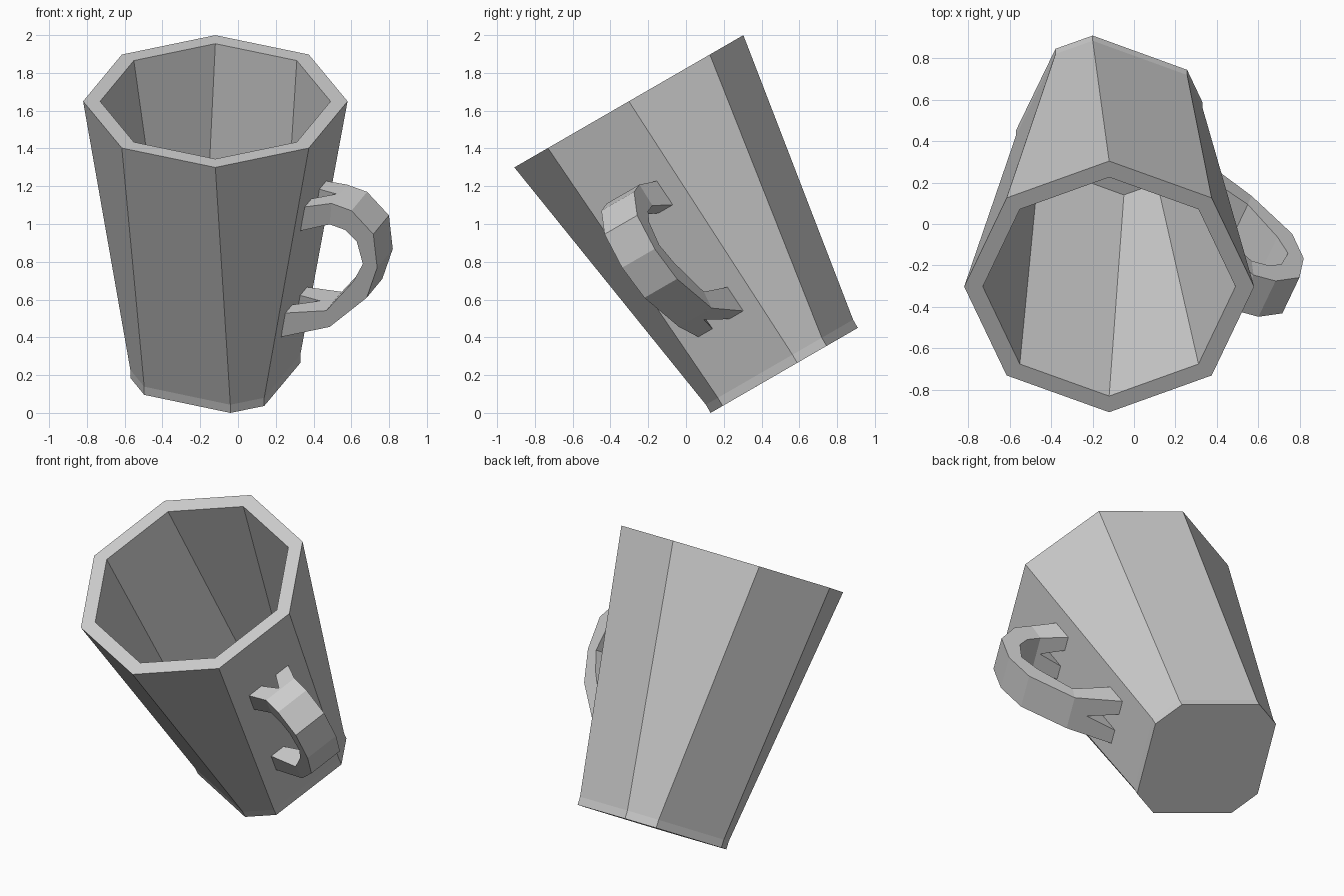
import bpy, bmesh
from math import radians, cos, sin
from mathutils import Matrix

if "Cube" in bpy.data.objects:
    bpy.data.objects.remove(bpy.data.objects["Cube"])

# the whole mug leans 30 degrees towards the front
LEAN = Matrix.Translation((-0.12, 0.52, 0.225)) @ Matrix.Rotation(radians(30), 4, 'X')


def finish(name, bm, matrix):
    bmesh.ops.transform(bm, matrix=matrix, verts=bm.verts)
    bmesh.ops.recalc_face_normals(bm, faces=bm.faces)
    mesh = bpy.data.meshes.new(name)
    bm.to_mesh(mesh)
    bm.free()
    obj = bpy.data.objects.new(name, mesh)
    bpy.context.collection.objects.link(obj)
    return obj


def bridge(bm, a, b):
    n = len(a)
    for i in range(n):
        j = (i + 1) % n
        bm.faces.new((a[i], a[j], b[j], b[i]))


# Mug body: regular octagon rim, uneven octagon foot, hollow inside
RIM = [45 * i for i in range(8)]
FOOT = [90 * (i // 2) + (34.5 if i % 2 else 10) for i in range(8)]
LENGTH = 1.645
bm = bmesh.new()
rings = []
for r, w, angles in [(0.457, 0, FOOT), (0.457, 0.05, FOOT), (0.70, LENGTH, RIM),
                     (0.61, LENGTH, RIM), (0.41, 0.06, FOOT)]:
    rings.append([bm.verts.new((r * cos(radians(a)), r * sin(radians(a)), w)) for a in angles])
for a, b in zip(rings, rings[1:]):
    bridge(bm, a, b)
bm.faces.new(rings[0])
bm.faces.new(rings[-1])
finish("mug_body", bm, LEAN)

# Handle: square-section loop standing out from the middle of one facet
# each station: outer (reach, height), inner (reach, height)
PATH = [((0.71, 1.235), (0.70, 1.105)), ((0.825, 1.216), (0.79, 1.09)),
        ((0.95, 1.10), (0.855, 1.035)), ((0.972, 0.90), (0.89, 0.905)),
        ((0.912, 0.703), (0.835, 0.785)), ((0.70, 0.478), (0.68, 0.573))]
HALF = 0.108
bm = bmesh.new()


def pair(point, t):
    return [bm.verts.new((point[0], s * t, point[1])) for s in (-1, 1)]


sections = []
for outer, inner in PATH:
    o, i = pair(outer, HALF), pair(inner, HALF)
    sections.append((o[0], o[1], i[1], i[0]))
for a, b in zip(sections, sections[1:]):
    bridge(bm, a, b)


# Forked ends: two prongs with a V notch, touching the mug wall
def fork(section, outer_tip, inner_tip, apex_outer, apex_inner):
    outlines = []
    for tip, apex, left, right in ((outer_tip, apex_outer, section[0], section[1]),
                                   (inner_tip, apex_inner, section[3], section[2])):
        wide, narrow = pair(tip, 0.149), pair(tip, 0.055)
        mid = bm.verts.new((apex[0], 0, apex[1]))
        outlines.append([left, wide[0], narrow[0], mid, narrow[1], wide[1], right])
    a, b = outlines
    bm.faces.new(a)
    bm.faces.new(b)
    for k in range(6):
        bm.faces.new((a[k], a[k + 1], b[k + 1], b[k]))


fork(sections[0], (0.572, 1.205), (0.55, 1.054), (0.695, 1.232), (0.68, 1.098))
fork(sections[-1], (0.439, 0.381), (0.461, 0.532), (0.61, 0.445), (0.60, 0.558))
finish("handle", bm, LEAN @ Matrix.Rotation(radians(-22.5), 4, 'Z'))
